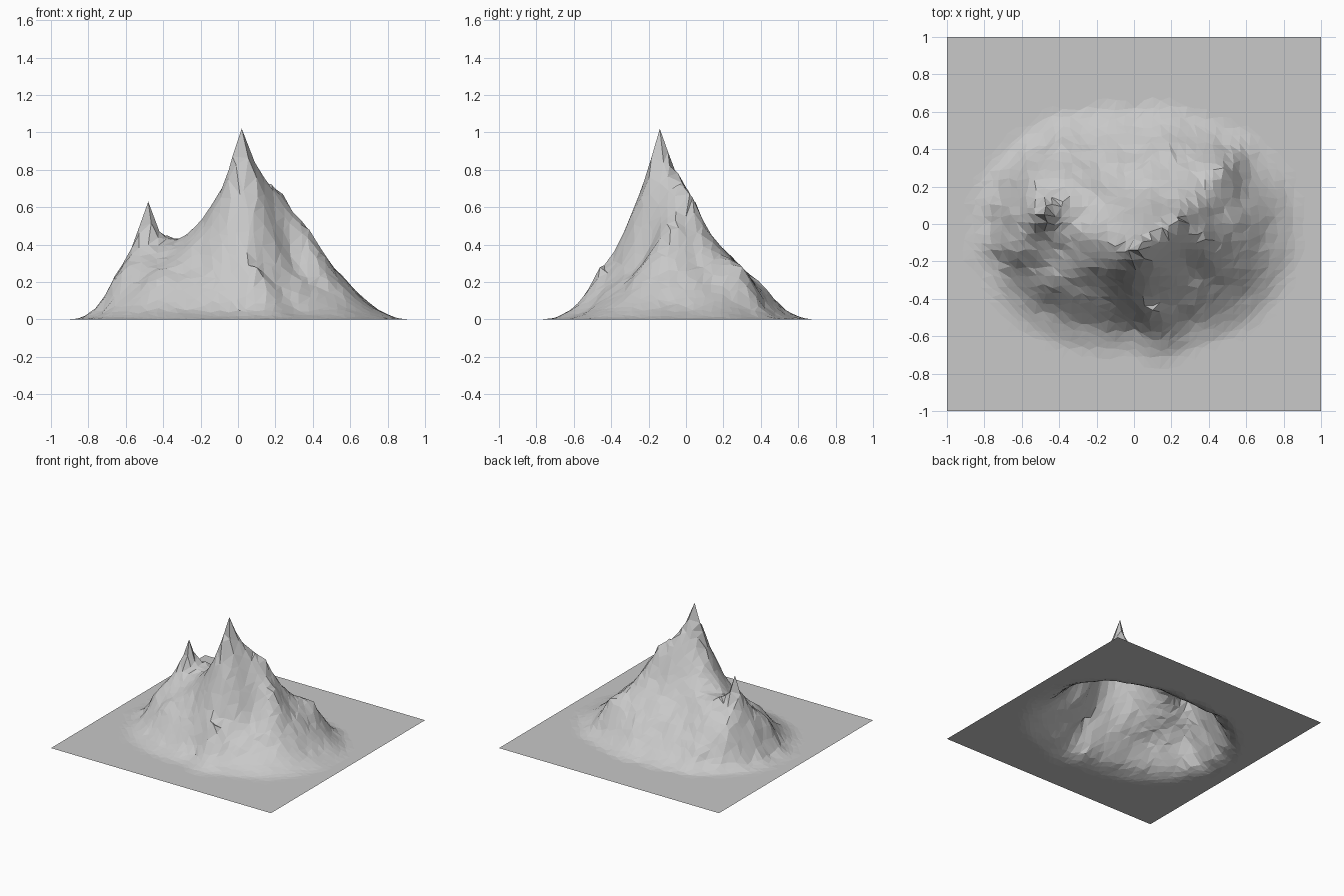
import bpy, bmesh, math, random
from mathutils import Vector, noise

random.seed(7)
cube = bpy.data.objects.get("Cube")
if cube:
    bpy.data.objects.remove(cube, do_unlink=True)

# Summits, ridges and ledges that shape the mountain
SUMMIT = [(.02, -.14, 1.02), (-.03, -.14, .87), (.02, -.2, .82), (.09, -.12, .84),
          (0, -.08, .82), (-.1, -.12, .68), (.03, -.24, .69), (.06, -.33, .47)]
EAST_RIDGE = [(.15, -.02, .73), (.24, .02, .67), (.3, 0, .55), (.36, -.07, .51),
              (.43, .05, .34), (.48, .3, .28), (.58, -.05, .2), (.38, .18, .35)]
WEST_RIDGE = [(-.17, -.06, .57), (-.25, .01, .46), (-.38, .12, .45), (-.48, .05, .63),
              (-.42, .04, .47), (-.53, .05, .49), (-.48, -.04, .4), (-.49, .12, .44),
              (-.57, .06, .38), (-.66, .05, .23)]
LEDGES = [(.1, -.39, .31), (.1, -.46, .28), (.2, -.2, .52), (.28, -.22, .34),
          (.18, -.37, .28), (.42, -.2, .33), (-.4, -.16, .31), (-.43, -.3, .26),
          (-.2, -.28, .35), (-.65, -.15, .23), (-.12, -.42, .22)]
BACK = [(0, .1, .46), (0, .25, .3), (.18, .12, .46), (.2, .27, .31),
        (.2, .41, .17), (-.1, .41, .15), (-.35, .28, .29), (-.56, .28, .24), (-.4, .43, .13)]


def ring(angle, width, back, front):
    """Point on a rounded outline around the mountain."""
    c, s = math.cos(angle), math.sin(angle)
    depth = back if s > 0 else front
    return (math.copysign(abs(c) ** .85, c) * width,
            math.copysign(abs(s) ** .85, s) * depth)


controls = SUMMIT + EAST_RIDGE + WEST_RIDGE + LEDGES + BACK
for i in range(20):
    a = math.tau * i / 20
    controls.append((*ring(a, .88, .62, .7), 0))
    controls.append((*ring(a, .74, .51, .55), .06))
    if i % 2:
        controls.append((*ring(a, 1.1, .8, .85), 0))


def spread(x, y, c):
    """Distance to a control, slightly rounded at its tip."""
    return math.sqrt((x - c[0]) ** 2 + (y - c[1]) ** 2 + .0004)


def solve(rows):
    """Gaussian elimination on an augmented matrix."""
    n = len(rows)
    for i in range(n):
        p = max(range(i, n), key=lambda r: abs(rows[r][i]))
        rows[i], rows[p] = rows[p], rows[i]
        for r in range(i + 1, n):
            f = rows[r][i] / rows[i][i]
            if f:
                rows[r] = [a - f * b for a, b in zip(rows[r], rows[i])]
    result = [0] * n
    for i in reversed(range(n)):
        known = sum(rows[i][j] * result[j] for j in range(i + 1, n))
        result[i] = (rows[i][n] - known) / rows[i][i]
    return result


weights = solve([[spread(a[0], a[1], b) for b in controls] + [a[2]] for a in controls])


def height(x, y):
    """Terrain height: interpolated controls, faded out past the foot."""
    z = sum(w * spread(x, y, c) for w, c in zip(weights, controls))
    r = math.hypot(x / .9, y / (.68 if y > 0 else .74))
    fade = min(1, max(0, (1.1 - r) / .2))
    return max(0, z) * fade


# Terrain sheet with irregular facets
bm = bmesh.new()
CELLS = 42
bmesh.ops.create_grid(bm, x_segments=CELLS, y_segments=CELLS, size=1)
inner = [v for v in bm.verts if max(abs(v.co.x), abs(v.co.y)) < .97]
step = 2 / CELLS
for v in inner:
    v.co.x += random.uniform(-.27, .27) * step
    v.co.y += random.uniform(-.27, .27) * step

# Pull nearby vertices onto the landmarks so that peaks stay sharp
taken = set()
for number, (x, y, z) in enumerate(SUMMIT + EAST_RIDGE + WEST_RIDGE + LEDGES):
    spot = Vector((x, y, 0))
    v = min((v for v in inner if v not in taken), key=lambda v: (v.co - spot).length)
    if z in (1.02, .63) or (v.co - spot).length < step * .5:
        v.co = spot
        taken.add(v)

for v in inner:
    x, y = v.co.xy
    z = height(x, y)
    if v not in taken:
        rough = noise.noise(Vector((x * 6, y * 6, 3))) + .5 * noise.noise(Vector((x * 14, y * 14, 8)))
        z += rough * min(.03, z * .16)
    v.co.z = max(0, z)

# Split each cell along the diagonal that follows the ridges
for f in list(bm.faces):
    a, b, c, d = f.verts
    ac, bd = abs(a.co.z - c.co.z), abs(b.co.z - d.co.z)
    pair = (a, c) if ac < bd else (b, d)
    bmesh.utils.face_split(f, *pair)
bmesh.ops.recalc_face_normals(bm, faces=bm.faces)
if sum(f.normal.z for f in bm.faces) < 0:
    bmesh.ops.reverse_faces(bm, faces=bm.faces)

mesh = bpy.data.meshes.new("mountain_terrain")
bm.to_mesh(mesh)
bm.free()
terrain = bpy.data.objects.new("mountain_terrain", mesh)
bpy.context.collection.objects.link(terrain)

# Plain rock colour
rock = bpy.data.materials.new("grey_rock")
rock.use_nodes = True
rock.diffuse_color = (.58, .58, .58, 1)
rock.node_tree.nodes["Principled BSDF"].inputs["Base Color"].default_value = rock.diffuse_color
mesh.materials.append(rock)
